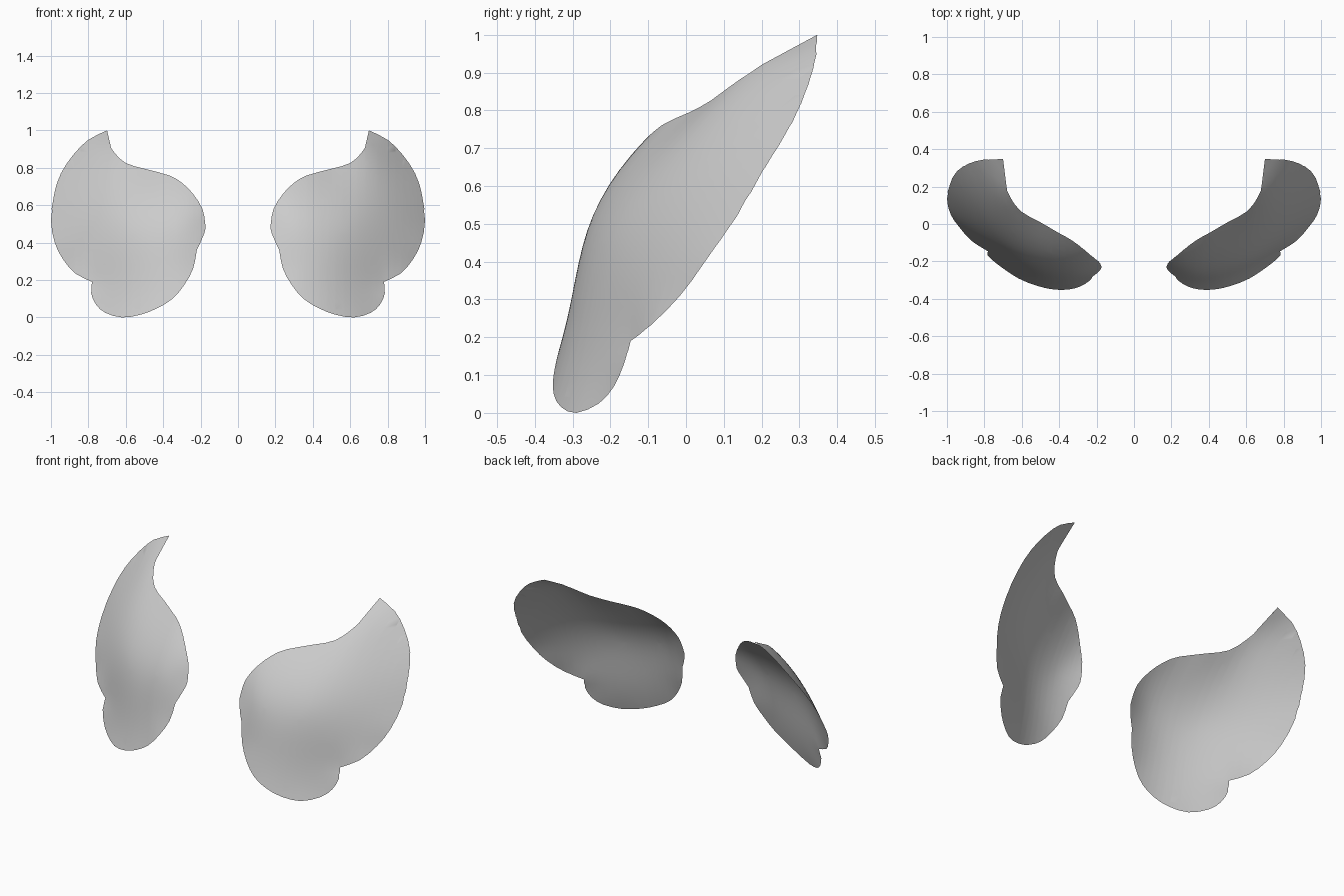
import bpy, bmesh, math
from mathutils import Vector

if "Cube" in bpy.data.objects:
    bpy.data.objects.remove(bpy.data.objects["Cube"])

# Rim of one petal-shaped panel: x, y, z
RIM = [(.70, .345, 1), (.80, .345, .95), (.88, .325, .87), (.95, .28, .765), (.985, .21, .65),
       (1, .135, .52), (.98, .05, .40), (.935, -.015, .31), (.87, -.09, .235), (.78, -.145, .19),
       (.785, -.165, .13), (.76, -.19, .07), (.71, -.23, .025), (.62, -.29, 0), (.52, -.33, .015),
       (.43, -.35, .05), (.35, -.35, .10), (.29, -.335, .17), (.24, -.305, .26), (.22, -.28, .36),
       (.18, -.245, .45), (.175, -.225, .50), (.19, -.20, .58), (.24, -.16, .66), (.30, -.11, .72),
       (.37, -.065, .76), (.50, .01, .795), (.60, .065, .825), (.66, .14, .88), (.69, .215, .93),
       (.697, .31, .975)]
CORNERS = (0, 9, 19)
# Forward bulge of the panel
BULGE = [(.60, -.18, .50), (.31, -.255, .50)]
STIFF = 3e-3


def kernel(a, b):
    r2 = (a[0] - b[0]) ** 2 + (a[1] - b[1]) ** 2
    return r2 * math.log(r2) if r2 > 1e-12 else 0.0


def cubic(p):
    x, z = p[0] - .6, p[1] - .5
    return [x ** i * z ** j for i in range(4) for j in range(4 - i)]


def solve(m):
    n = len(m)
    for i in range(n):
        p = max(range(i, n), key=lambda r: abs(m[r][i]))
        m[i], m[p] = m[p], m[i]
        for r in range(n):
            if r != i:
                f = m[r][i] / m[i][i]
                m[r] = [u - f * v for u, v in zip(m[r], m[i])]
    return [m[i][n] / m[i][i] for i in range(n)]


def smooth_surface(points):
    """Stiff curved sheet y = f(x, z) close to the given points."""
    k = [(x, z) for x, _, z in points]
    n = len(k)
    rows = [[kernel(k[i], k[j]) + (STIFF if i == j else 0) for j in range(n)]
            + cubic(k[i]) + [points[i][1]] for i in range(n)]
    basis = [cubic(a) for a in k]
    rows += [[b[c] for b in basis] + [0] * 11 for c in range(10)]
    w = solve(rows)
    return lambda x, z: (sum(wi * kernel((x, z), a) for wi, a in zip(w, k))
                         + sum(c * b for c, b in zip(w[n:], cubic((x, z)))))


def rounded_rim():
    """Rim with a curved midpoint on each edge, sharp at the corners."""
    out, n = [], len(RIM)
    for i in range(n):
        j = (i + 1) % n
        p, q = RIM[i], RIM[j]
        a = p if i in CORNERS else RIM[i - 1]
        b = q if j in CORNERS else RIM[(j + 1) % n]
        out += [p, tuple((9 * (u + v) - s - t) / 16 for u, v, s, t in zip(p, q, a, b))]
    return out


surface = smooth_surface(RIM + BULGE)


def panel(name, side):
    bm = bmesh.new()
    # Flat outline, sliced into a grid
    bm.faces.new([bm.verts.new((x, 0, z)) for x, _, z in rounded_rim()])
    bmesh.ops.triangulate(bm, faces=bm.faces[:])
    for axis in (Vector((1, 0, 0)), Vector((0, 0, 1))):
        for i in range(1, 25):
            bmesh.ops.bisect_plane(bm, geom=bm.verts[:] + bm.edges[:] + bm.faces[:],
                                   dist=1e-5, plane_co=axis * (i * .04 + .0013), plane_no=axis)
    bmesh.ops.remove_doubles(bm, verts=bm.verts[:], dist=.002)
    bmesh.ops.triangulate(bm, faces=bm.faces[:])
    # Bend the sheet
    for v in bm.verts:
        v.co = (side * v.co.x, surface(v.co.x, v.co.z), v.co.z)
    bm.normal_update()
    for f in bm.faces:
        f.smooth = True
        if f.normal.y > 0:
            f.normal_flip()
    mesh = bpy.data.meshes.new(name)
    bm.to_mesh(mesh)
    bm.free()
    ob = bpy.data.objects.new(name, mesh)
    bpy.context.collection.objects.link(ob)


# Mirrored pair of curved panels
panel("right_curved_panel", 1)
panel("left_curved_panel", -1)
